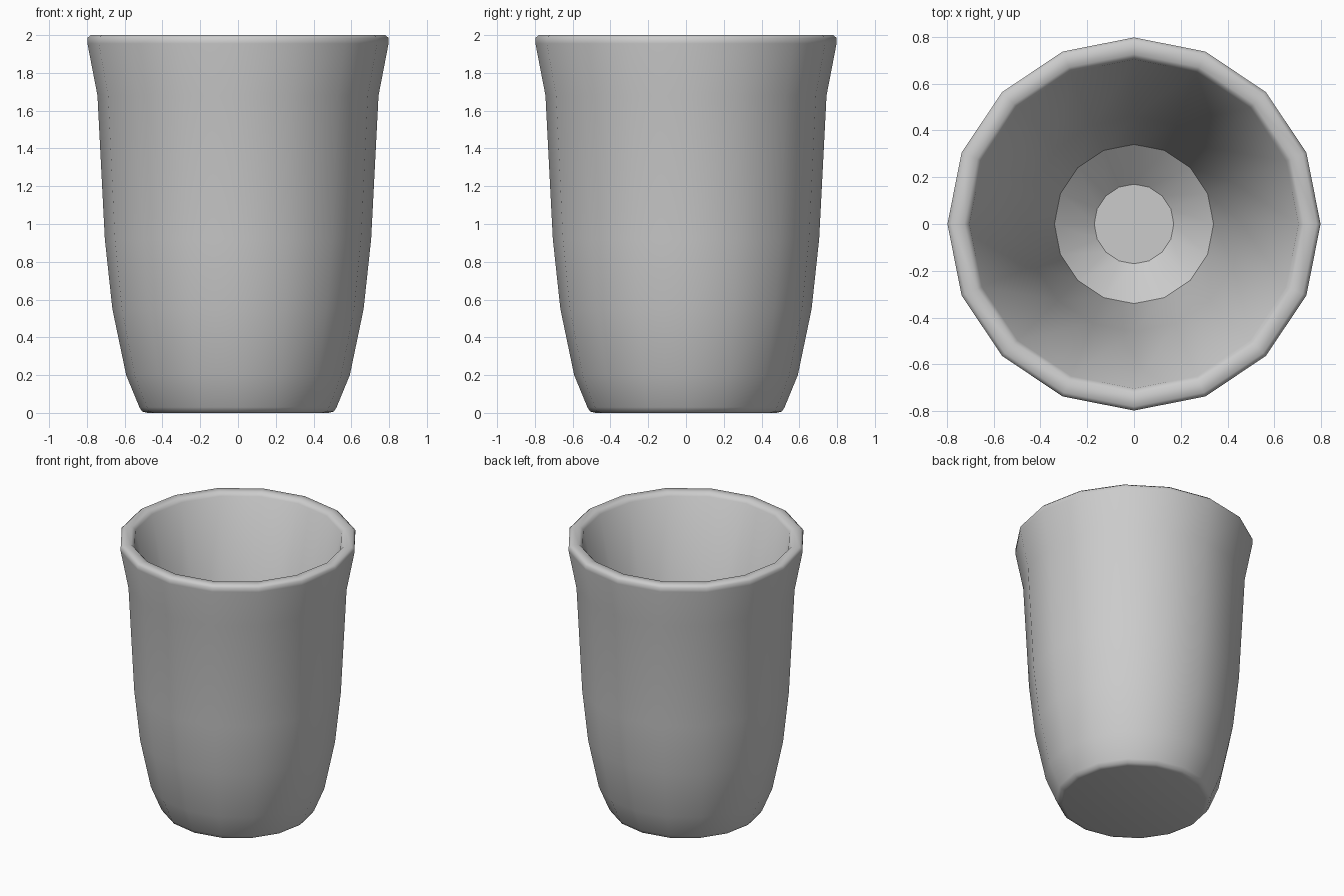
import bpy
import bmesh
from math import cos, sin, pi

if "Cube" in bpy.data.objects:
    bpy.data.objects.remove(bpy.data.objects["Cube"])

SIDES = 16

# Outer skin (radius, height): base, wall, rim, then tapering inner wall and floor
profile = [
    (0.48, 0.0), (0.507, 0.007), (0.522, 0.03), (0.592, 0.2), (0.665, 0.55), (0.705, 0.92),
    (0.744, 1.68), (0.797, 1.955), (0.797, 1.985), (0.78, 2.0),
    (0.725, 2.0), (0.703, 1.975),
    (0.46, 0.9), (0.34, 0.2), (0.17, 0.06),
]
SHARP_RINGS = (len(profile) - 2, len(profile) - 1)

bm = bmesh.new()
rings = [[bm.verts.new((r * cos(2 * pi * i / SIDES), r * sin(2 * pi * i / SIDES), z))
          for i in range(SIDES)] for r, z in profile]
for low, high in zip(rings, rings[1:]):
    for i in range(SIDES):
        j = (i + 1) % SIDES
        bm.faces.new((low[i], low[j], high[j], high[i]))
# Underside and inner floor caps
bm.faces.new(rings[0][::-1])
bm.faces.new(rings[-1])
bmesh.ops.recalc_face_normals(bm, faces=bm.faces)

# Smooth everywhere, with creases only around the inner floor
for face in bm.faces:
    face.smooth = True
for k in SHARP_RINGS:
    for i in range(SIDES):
        bm.edges.get((rings[k][i], rings[k][(i + 1) % SIDES])).smooth = False

mesh = bpy.data.meshes.new("cup")
bm.to_mesh(mesh)
bm.free()
cup = bpy.data.objects.new("cup", mesh)
bpy.context.collection.objects.link(cup)
